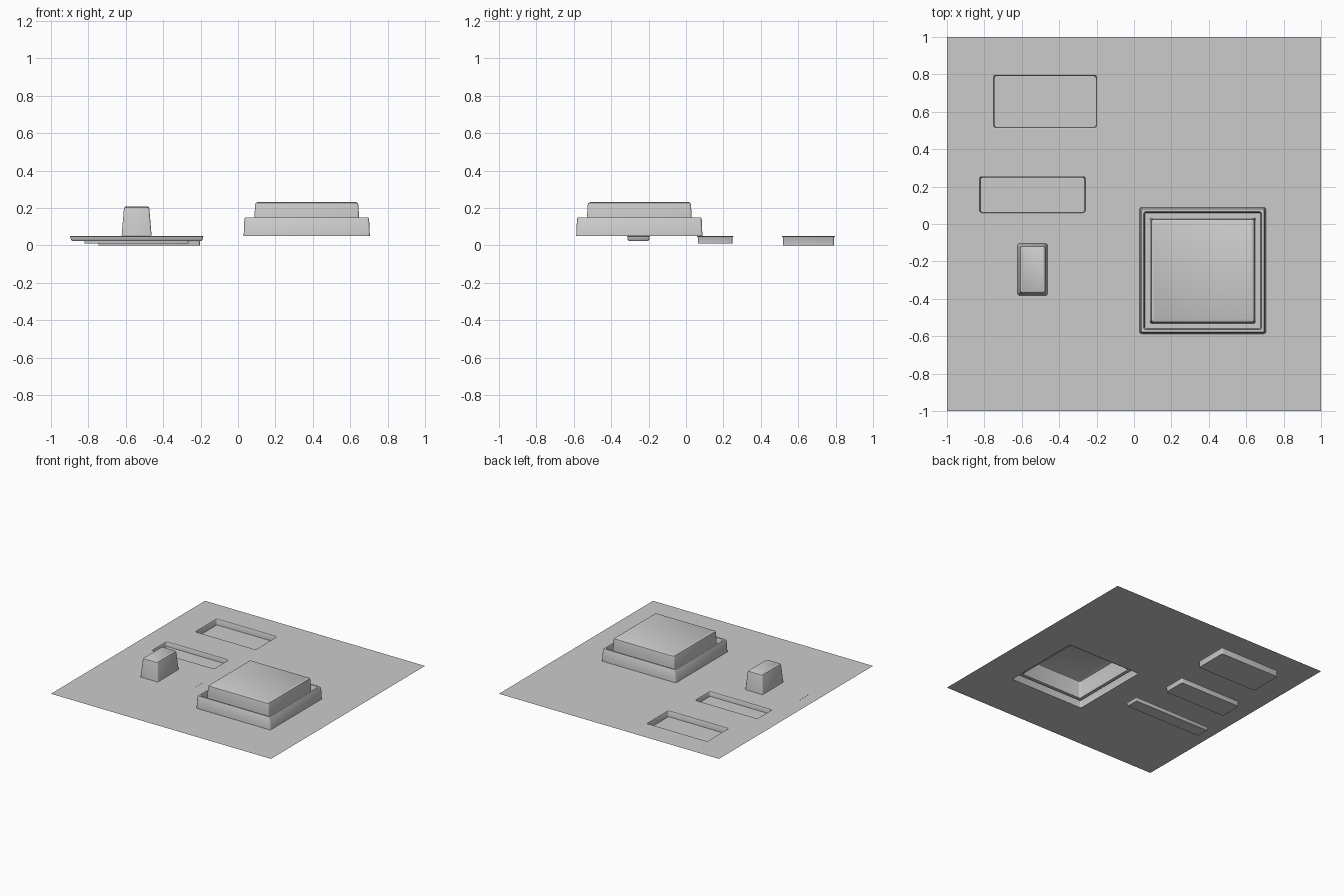
import bpy, bmesh, math

if "Cube" in bpy.data.objects:
    bpy.data.objects.remove(bpy.data.objects["Cube"])

Z = 0.05  # height of the base sheet


def ring(bm, box, inset, z, r=0.01, seg=3):
    """Rounded rectangle of vertices; box = x0, x1, y0, y1."""
    x0, x1, y0, y1 = box[0] + inset, box[1] - inset, box[2] + inset, box[3] - inset
    verts = []
    corners = [(x1 - r, y1 - r), (x0 + r, y1 - r), (x0 + r, y0 + r), (x1 - r, y0 + r)]
    for k, (cx, cy) in enumerate(corners):
        for i in range(seg + 1):
            a = math.pi / 2 * (k + i / seg)
            verts.append(bm.verts.new((cx + r * math.cos(a), cy + r * math.sin(a), z)))
    return verts


def finish(bm, name):
    me = bpy.data.meshes.new(name)
    bm.to_mesh(me)
    bm.free()
    ob = bpy.data.objects.new(name, me)
    bpy.context.collection.objects.link(ob)
    bpy.context.view_layer.objects.active = ob
    ob.select_set(True)
    bpy.ops.object.shade_smooth_by_angle(angle=math.radians(30))
    ob.select_set(False)
    return ob


def shell(name, box, profile, up):
    """Loft rounded rectangles along (inset, z) steps and close the last one."""
    bm = bmesh.new()
    rings = [ring(bm, box, i, z) for i, z in profile]
    for a, b in zip(rings, rings[1:]):
        n = len(a)
        for k in range(n):
            bm.faces.new((a[k], a[(k + 1) % n], b[(k + 1) % n], b[k]))
    bm.faces.new(rings[-1])
    return finish(bm, name)


upper = (-0.755, -0.195, 0.51, 0.80)
middle = (-0.83, -0.255, 0.055, 0.257)
slot = (-0.90, -0.183, -0.318, -0.19)
button = (0.03, 0.705, -0.587, 0.088)

# base sheet with openings
bm = bmesh.new()
loops = [[bm.verts.new((x, y, Z)) for x, y in ((-1, -1), (1, -1), (1, 1), (-1, 1))]]
loops += [ring(bm, b, 0, Z) for b in (upper, middle, slot, button)]
edges = [bm.edges.new((l[k - 1], l[k])) for l in loops for k in range(len(l))]
bmesh.ops.triangle_fill(bm, edges=edges, use_beauty=True, normal=(0, 0, 1))
finish(bm, "base_sheet")

# sunken pockets with softened lips
for name, box, depth in (("upper_pocket", upper, 0.0), ("middle_pocket", middle, 0.01)):
    shell(name, box, [(0, Z), (0.005, Z - 0.002), (0.008, Z - 0.008), (0.009, depth)], False)
shell("long_slot", slot, [(0, Z), (0.004, Z - 0.002), (0.006, Z - 0.018), (0.012, 0.024)], False)

# large square button: outer rim, groove and raised cap
shell("square_button", button,
      [(0, Z), (0.004, 0.142), (0.009, 0.15), (0.022, 0.15), (0.026, 0.143),
       (0.028, 0.09), (0.055, 0.09), (0.058, 0.15), (0.061, 0.215),
       (0.064, 0.226), (0.073, 0.231)], True)

# flat plate over the slot
bm = bmesh.new()
bm.faces.new([bm.verts.new((x, y, Z + 0.002)) for x, y in
              ((-0.9, -0.47), (-0.183, -0.47), (-0.183, -0.04), (-0.9, -0.04))])
finish(bm, "switch_plate")

# tapered switch key
shell("switch_key", (-0.622, -0.462, -0.382, -0.105),
      [(0, Z + 0.004), (0.001, 0.065), (0.012, 0.195), (0.015, 0.204), (0.021, 0.208)], True)
